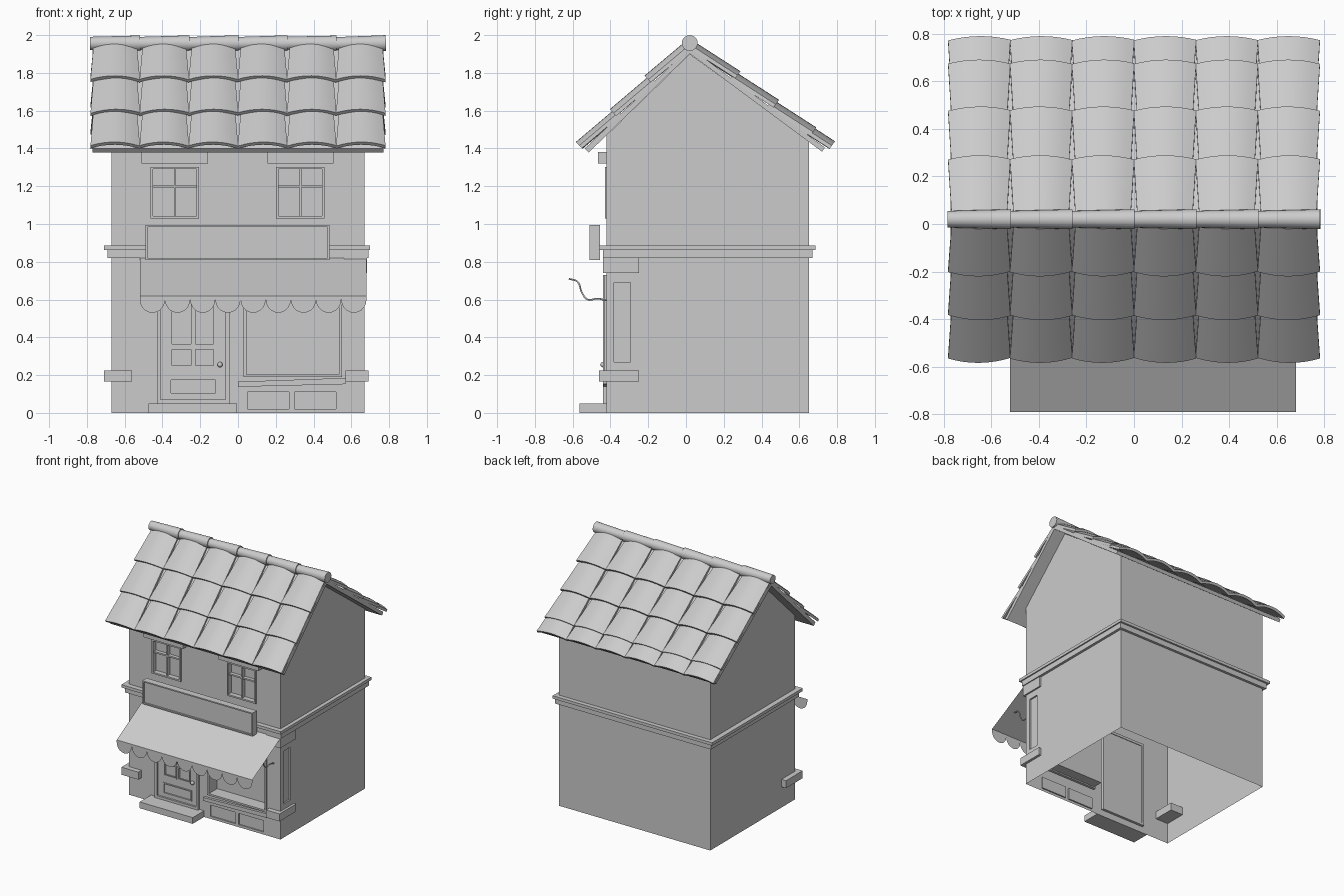
import bpy, bmesh, math, random
from mathutils import Vector

if "Cube" in bpy.data.objects:
    bpy.data.objects.remove(bpy.data.objects["Cube"])

random.seed(4)
FRONT, BACK, SIDE = -0.42, 0.65, 0.67
RIDGE_Y = 0.02
EAVE_F, EAVE_B, PEAK = 1.47, 1.44, 1.90


def mesh(name, verts, faces, recalc=True):
    me = bpy.data.meshes.new(name)
    me.from_pydata([tuple(v) for v in verts], [], faces)
    bm = bmesh.new()
    bm.from_mesh(me)
    bmesh.ops.remove_doubles(bm, verts=bm.verts, dist=1e-5)
    if recalc:
        bmesh.ops.recalc_face_normals(bm, faces=bm.faces)
    bm.to_mesh(me)
    bm.free()
    ob = bpy.data.objects.new(name, me)
    bpy.context.collection.objects.link(ob)
    return ob


def prism(name, pts, to3d, a, b):
    n = len(pts)
    v = [to3d(p, q, a) for p, q in pts] + [to3d(p, q, b) for p, q in pts]
    f = [tuple(range(n)), tuple(range(n, 2 * n))]
    f += [(i, (i + 1) % n, n + (i + 1) % n, n + i) for i in range(n)]
    return mesh(name, v, f)


def along_x(p, q, a): return (a, p, q)
def along_y(p, q, a): return (p, a, q)


def box(name, x0, x1, y0, y1, z0, z1):
    return prism(name, [(x0, z0), (x1, z0), (x1, z1), (x0, z1)], along_y, y0, y1)


def frame(name, x0, x1, z0, z1, w, y0, y1):
    o = [(x0, z0), (x1, z0), (x1, z1), (x0, z1)]
    i = [(x0 + w, z0 + w), (x1 - w, z0 + w), (x1 - w, z1 - w), (x0 + w, z1 - w)]
    v = [(p, y, q) for y in (y0, y1) for ring in (o, i) for p, q in ring]
    f = []
    for k in range(4):
        j = (k + 1) % 4
        f += [(k, j, 4 + j, 4 + k), (8 + k, 8 + j, 12 + j, 12 + k),
              (k, j, 8 + j, 8 + k), (4 + k, 4 + j, 12 + j, 12 + k)]
    return mesh(name, v, f)


def panelled(name, rect, holes, to3d, back=True):
    """Flat sheet with rectangular recesses (a0, a1, b0, b1, depth)."""
    A = sorted({rect[0], rect[1], *[h[k] for h in holes for k in (0, 1)]})
    B = sorted({rect[2], rect[3], *[h[k] for h in holes for k in (2, 3)]})
    v, f = [], []

    def quad(*pts):
        f.append(tuple(range(len(v), len(v) + 4)))
        v.extend(to3d(*p) for p in pts)
    for a0, a1 in zip(A, A[1:]):
        for b0, b1 in zip(B, B[1:]):
            ca, cb = (a0 + a1) / 2, (b0 + b1) / 2
            if not any(h[0] < ca < h[1] and h[2] < cb < h[3] for h in holes):
                quad((a0, b0, 0), (a1, b0, 0), (a1, b1, 0), (a0, b1, 0))
    for a0, a1, b0, b1, d in holes:
        c = [(a0, b0), (a1, b0), (a1, b1), (a0, b1)]
        for k in range(4):
            p, q = c[k], c[(k + 1) % 4]
            quad((*q, 0), (*p, 0), (*p, d), (*q, d))
        quad(*[(*p, d) for p in c])
    return mesh(name, v, f, recalc=False)


def facing_front(y): return lambda a, b, d: (a, y + d, b)


# Walls: open-bottomed shell
DOOR = (-0.42, -0.055, 0.05, 0.72)
SHOP = (0.04, 0.54, 0.2, 0.72)
UPPER = [(-0.46, -0.21), (0.205, 0.455)]
holes = [(*DOOR, 0.015), (*SHOP, 0.10), (0.05, 0.27, 0.02, 0.11, 0.01), (0.30, 0.52, 0.02, 0.11, 0.01)]
holes += [(a, b, 1.035, 1.30, 0.03) for a, b in UPPER]
panelled("front_wall", (-SIDE, SIDE, 0, EAVE_F), holes, facing_front(FRONT))
panelled("right_wall", (FRONT, BACK, 0, 0.84), [(-0.38, -0.295, 0.27, 0.69, 0.012)],
         lambda a, b, d: (SIDE - d, a, b))
top = [(BACK, EAVE_B), (RIDGE_Y, PEAK), (FRONT, EAVE_F)]
mesh("right_gable", [(SIDE, y, z) for y, z in [(FRONT, 0.84), (BACK, 0.84)] + top], [(0, 1, 2, 3, 4)], False)
mesh("left_wall", [(-SIDE, y, z) for y, z in [(FRONT, 0), (BACK, 0)] + top], [(4, 3, 2, 1, 0)], False)
mesh("back_wall", [(SIDE, BACK, 0), (-SIDE, BACK, 0), (-SIDE, BACK, EAVE_B), (SIDE, BACK, EAVE_B)],
     [(0, 1, 2, 3)], False)

# String course, corner blocks, lintels
box("band_lower", -0.69, 0.69, -0.44, 0.67, 0.82, 0.862)
box("band_upper", -0.71, 0.70, -0.46, 0.685, 0.862, 0.885)
box("corner_block_right", 0.57, 0.69, -0.46, -0.25, 0.165, 0.225)
box("corner_block_left", -0.71, -0.56, -0.46, -0.25, 0.165, 0.225)
box("pilaster_cap", 0.56, 0.682, -0.44, -0.25, 0.74, 0.825)
for (a, b), s in zip(UPPER, ("left", "right")):
    box("lintel_" + s, a - 0.05, b + 0.05, -0.465, FRONT, 1.32, 1.38)
    frame("window_frame_" + s, a - 0.003, b + 0.003, 1.03, 1.303, 0.012, -0.43, -0.39)
    m = (a + b) / 2
    box("window_mullion_" + s, m - 0.005, m + 0.005, -0.42, -0.39, 1.035, 1.30)
    box("window_bar_" + s, a, b, -0.418, -0.39, 1.193, 1.205)

# Door, frame, knob and step
box("door_step", -0.475, -0.005, -0.565, FRONT, 0, 0.05)
frame("door_frame", -0.43, -0.045, 0.05, 0.73, 0.02, -0.44, -0.40)
panes = [(a, b, c, d, 0.02) for a, b in ((-0.355, -0.245), (-0.23, -0.125))
         for c, d in ((0.245, 0.34), (0.36, 0.66))]
panelled("door_leaf", (-0.41, -0.065, 0.06, 0.71), panes + [(-0.36, -0.115, 0.10, 0.18, 0.01)],
         facing_front(-0.425))
for a, b, c, d, _ in panes + [(-0.36, -0.115, 0.10, 0.18, 0)]:
    frame("door_moulding", a - 0.004, b + 0.004, c - 0.004, d + 0.004, 0.009, -0.431, -0.42)
bpy.ops.mesh.primitive_uv_sphere_add(segments=16, ring_count=8, radius=0.014, location=(-0.095, -0.44, 0.255))
bpy.context.object.name = "door_knob"
bpy.ops.object.shade_smooth()

# Shop window frame and sill
frame("shop_window_frame", 0.03, 0.55, 0.19, 0.73, 0.014, -0.432, -0.40)
prism("shop_sill", [(0, 0.138), (0.57, 0.152), (0.57, 0.185), (0.0, 0.165)], along_y, -0.44, FRONT)

# Sign board
panelled("sign_face", (-0.49, 0.485, 0.81, 0.995), [(-0.48, 0.475, 0.82, 0.985, 0.012)], facing_front(-0.51))
frame("sign_surround", -0.49, 0.485, 0.81, 0.995, 0.01, -0.51, -0.455)
box("sign_board", -0.485, 0.48, -0.497, -0.455, 0.815, 0.99)

# Awning: thin sheet with scalloped valance
AX0, AX1, N = -0.52, 0.68, 9
mesh("awning_sheet", [(AX0, -0.43, 0.82), (AX1, -0.43, 0.82), (AX1, -0.79, 0.62), (AX0, -0.79, 0.62)],
     [(0, 3, 2, 1)], False)
w = (AX1 - AX0) / N
for i in range(N):
    x = AX0 + i * w
    arc = [(x + w / 2 - w / 2 * math.cos(t * math.pi / 10), -0.79,
            0.60 - 0.07 * math.sin(t * math.pi / 10)) for t in range(11)]
    pts = arc + [(x + w, -0.79, 0.62), (x, -0.79, 0.62)]
    mesh("awning_scallop", pts, [tuple(range(len(pts)))], False)

# Curled awning brackets
for x in (-0.45, 0.61):
    cu = bpy.data.curves.new("awning_bracket", 'CURVE')
    cu.dimensions = '3D'
    cu.bevel_depth, cu.bevel_resolution, cu.resolution_u = 0.005, 1, 5
    pts = [(-0.62, 0.71), (-0.575, 0.695), (-0.55, 0.635), (-0.52, 0.60), (-0.47, 0.605), (-0.42, 0.595)]
    sp = cu.splines.new('BEZIER')
    sp.bezier_points.add(len(pts) - 1)
    for bp, (y, z) in zip(sp.bezier_points, pts):
        bp.co = (x, y, z)
        bp.handle_left_type = bp.handle_right_type = 'AUTO'
    bpy.context.collection.objects.link(bpy.data.objects.new("awning_bracket", cu))

# Roof boards under the tiles
prism("roof_boards", [(RIDGE_Y, 1.935), (0.735, 1.405), (0.72, 1.383), (RIDGE_Y, 1.902),
                      (-0.515, 1.378), (-0.535, 1.40)], along_x, -0.77, 0.77)


# Arched, tapered roof tile
def tile(name, xc, d0, d1, sign, ang):
    down = Vector((0, sign * math.cos(ang), -math.sin(ang)))
    up = Vector((0, sign * math.sin(ang), math.cos(ang)))
    base = Vector((0, RIDGE_Y, 1.925))
    S, T, v, f = 8, 0.02, [], []
    tilt = random.uniform(-0.003, 0.003)
    for d, half, lift in ((d0, 0.116, 0.0), (d1, 0.131, 0.018)):
        for t in (0, T):
            for k in range(S + 1):
                u = 2 * k / S - 1
                x = Vector((xc + u * half, 0, 0))
                v.append(base + x + down * d + up * (lift + t + 0.028 * (1 - u * u) + tilt * u))
    n = S + 1
    for k in range(S):
        f += [(k, k + 1, 2 * n + k + 1, 2 * n + k), (n + k, n + k + 1, 3 * n + k + 1, 3 * n + k),
              (k, k + 1, n + k + 1, n + k), (2 * n + k, 2 * n + k + 1, 3 * n + k + 1, 3 * n + k)]
    f += [(0, n, 3 * n, 2 * n), (S, n + S, 3 * n + S, 2 * n + S)]
    smooth(mesh(name, v, f))


def smooth(ob):
    bpy.ops.object.select_all(action='DESELECT')
    ob.select_set(True)
    bpy.context.view_layer.objects.active = ob
    bpy.ops.object.shade_smooth_by_angle(angle=math.radians(35))


slopes = (("front_tile", -1, math.radians(44), (0.27, 0.525, 0.775)),
          ("back_tile", 1, math.radians(36.5), (0.285, 0.54, 0.785, 0.908)))
for name, sign, ang, ends in slopes:
    for end in ends:
        for c in range(6):
            tile(name, -0.65 + 0.26 * c, max(end - 0.275, 0.01), end, sign, ang)

# Ridge caps: slightly tapered rolls
for c in range(6):
    bpy.ops.mesh.primitive_cone_add(vertices=20, radius1=0.035, radius2=0.042, depth=0.265,
                                    location=(-0.65 + 0.26 * c, RIDGE_Y, 1.956),
                                    rotation=(0, math.radians(90 + random.uniform(-0.8, 0.5)), 0))
    bpy.context.object.name = "ridge_cap"
    smooth(bpy.context.object)
